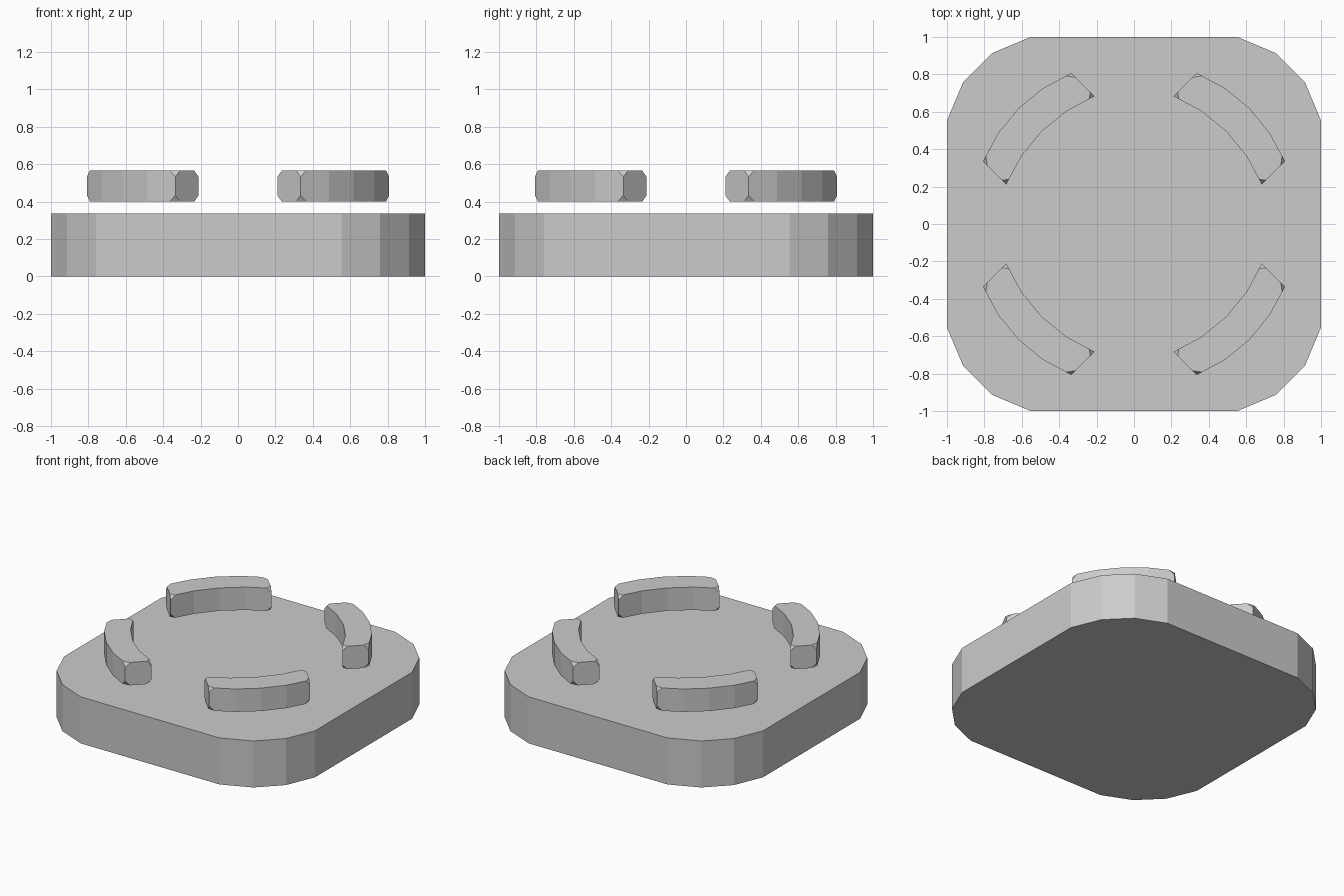
import bpy, bmesh
from math import cos, sin, radians

if "Cube" in bpy.data.objects:
    bpy.data.objects.remove(bpy.data.objects["Cube"])


def prism(name, outline, z0, z1, corner_cut=0, cut_corners=()):
    bm = bmesh.new()
    low = [bm.verts.new((x, y, z0)) for x, y in outline]
    high = [bm.verts.new((x, y, z1)) for x, y in outline]
    n = len(outline)
    bm.faces.new(low[::-1])
    bm.faces.new(high)
    for i in range(n):
        j = (i + 1) % n
        bm.faces.new((low[i], low[j], high[j], high[i]))
    if corner_cut:
        corners = [v for i in cut_corners for v in (low[i], high[i])]
        bmesh.ops.bevel(bm, geom=corners, offset=corner_cut, offset_type='OFFSET',
                        segments=1, profile=0.5, affect='VERTICES')
    bmesh.ops.recalc_face_normals(bm, faces=bm.faces)
    mesh = bpy.data.meshes.new(name)
    bm.to_mesh(mesh)
    bm.free()
    obj = bpy.data.objects.new(name, mesh)
    bpy.context.collection.objects.link(obj)
    return obj


# Square base with faceted round corners
corner = [(1, 0.553), (0.913, 0.76), (0.76, 0.913), (0.553, 1)]
base_outline = []
for _ in range(4):
    base_outline += corner
    corner = [(-y, x) for x, y in corner]
prism("base", base_outline, 0, 0.335)

# Curved stud: an arc swept diagonally inward, hovering above the base
arc = [(0.874 * cos(radians(22.5 + 11.25 * i)),
        0.874 * sin(radians(22.5 + 11.25 * i))) for i in range(5)]
stud_outline = arc + [(x - 0.124, y - 0.124) for x, y in reversed(arc)]

# One stud per corner, with the end corners clipped
for k in range(4):
    prism(f"curved_stud_{k + 1}", stud_outline, 0.40, 0.565, 0.033, (0, 4, 5, 9))
    stud_outline = [(-y, x) for x, y in stud_outline]
